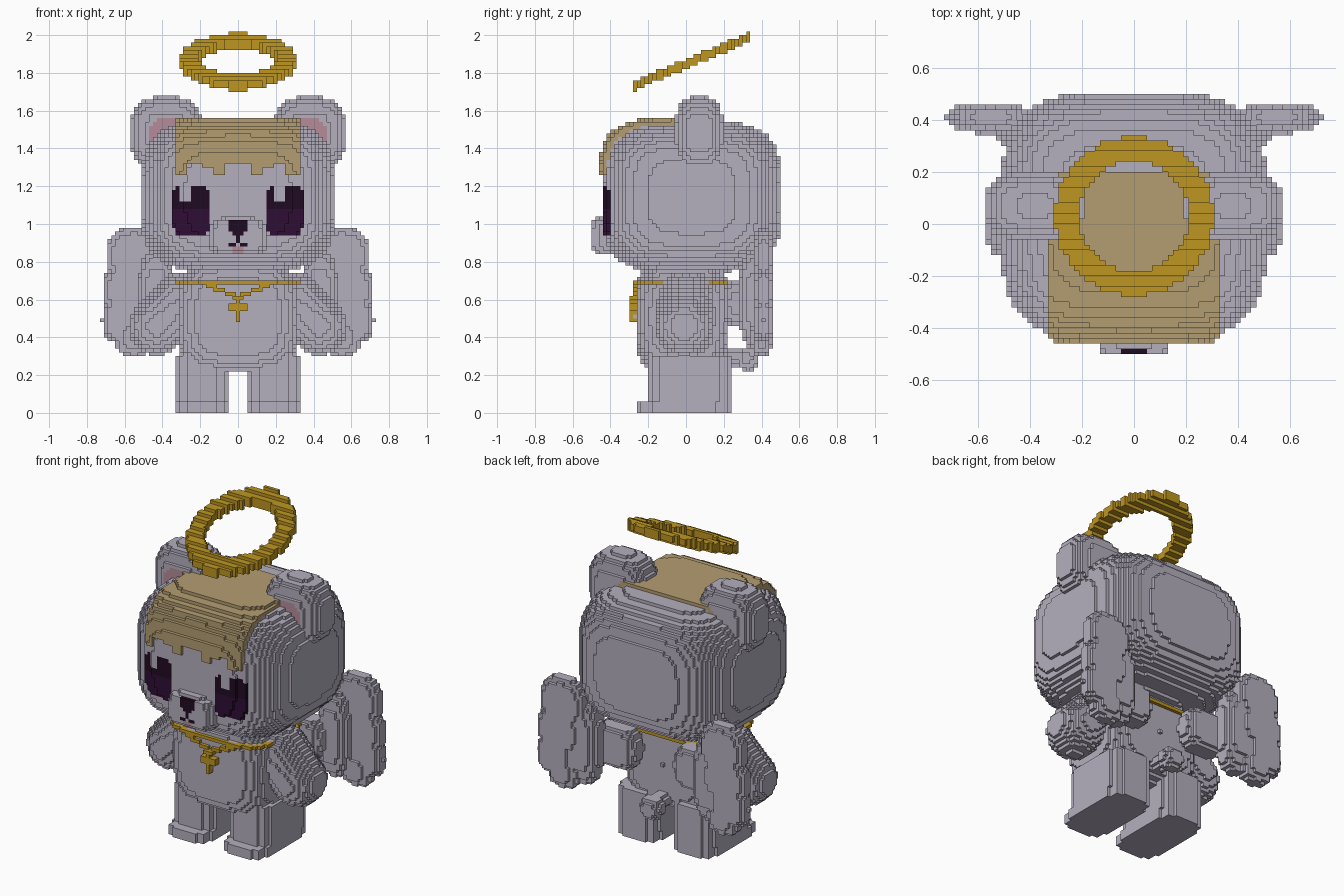
import bpy, bmesh, math

V = 0.02  # block size

old = bpy.data.objects.get("Cube")
if old:
    bpy.data.objects.remove(old, do_unlink=True)


def material(name, rgb):
    lin = [((c / 255 + 0.055) / 1.055) ** 2.4 for c in rgb]
    m = bpy.data.materials.new(name)
    m.use_nodes = True
    m.diffuse_color = (*lin, 1)
    b = m.node_tree.nodes["Principled BSDF"]
    b.inputs["Base Color"].default_value = (*lin, 1)
    b.inputs["Roughness"].default_value = 0.8
    return m


FUR, HAIR, GOLD, DARK, PLUM, PINK = range(6)
MATS = [material("fur grey", (180, 175, 190)), material("hair tan", (180, 157, 113)),
        material("gold", (190, 150, 33)), material("eye dark", (32, 10, 34)),
        material("eye plum", (46, 13, 52)), material("soft pink", (182, 140, 154))]

DIRS = {(1, 0, 0): [(1, 0, 0), (1, 1, 0), (1, 1, 1), (1, 0, 1)],
        (-1, 0, 0): [(0, 0, 0), (0, 0, 1), (0, 1, 1), (0, 1, 0)],
        (0, 1, 0): [(0, 1, 0), (0, 1, 1), (1, 1, 1), (1, 1, 0)],
        (0, -1, 0): [(0, 0, 0), (1, 0, 0), (1, 0, 1), (0, 0, 1)],
        (0, 0, 1): [(0, 0, 1), (1, 0, 1), (1, 1, 1), (0, 1, 1)],
        (0, 0, -1): [(0, 0, 0), (0, 1, 0), (1, 1, 0), (1, 0, 0)]}


def blocks(name, inside, lo, hi, color=FUR):
    """Fill a volume with blocks and keep only the outer faces."""
    a = [math.floor(c / V) - 1 for c in lo]
    b = [math.ceil(c / V) + 2 for c in hi]
    cells = {}
    for i in range(a[0], b[0]):
        for j in range(a[1], b[1]):
            for k in range(a[2], b[2]):
                p = (i * V, (j + 0.5) * V, (k + 0.5) * V)
                if inside(*p):
                    cells[i, j, k] = color(*p) if callable(color) else color
    bm, verts = bmesh.new(), {}
    for (i, j, k), col in cells.items():
        for d, quad in DIRS.items():
            if (i + d[0], j + d[1], k + d[2]) in cells:
                continue
            corners = []
            for q in quad:
                key = (i + q[0], j + q[1], k + q[2])
                if key not in verts:
                    verts[key] = bm.verts.new(((key[0] - 0.5) * V, key[1] * V, key[2] * V))
                corners.append(verts[key])
            bm.faces.new(corners).material_index = col
    me = bpy.data.meshes.new(name)
    bm.to_mesh(me)
    bm.free()
    for m in MATS:
        me.materials.append(m)
    ob = bpy.data.objects.new(name, me)
    bpy.context.collection.objects.link(ob)


def rounded(c, r, n):
    """Rounded box test; a higher n gives squarer sides."""
    return lambda x, y, z: sum(abs((p - q) / s) ** n for p, q, s in zip((x, y, z), c, r)) <= 1


def capsule(a, b, r):
    ab = [q - p for p, q in zip(a, b)]
    l2 = sum(v * v for v in ab)

    def test(*p):
        t = sum((u - v) * w for u, v, w in zip(p, a, ab)) / l2
        t = min(1, max(0, t))
        return math.dist(p, [v + t * w for v, w in zip(a, ab)]) <= r
    return test


def pair(name, test, lo, hi, color=FUR):
    """Mirrored parts on both sides of the body."""
    for side, label in ((1, "left_"), (-1, "right_")):
        x = sorted((side * lo[0], side * hi[0]))
        blocks(label + name, lambda px, y, z: px * side > 0 and test(px * side, y, z),
               (x[0], *lo[1:]), (x[1], *hi[1:]),
               (lambda px, y, z: color(px * side, y, z)) if callable(color) else color)


# Head with painted eyes
def head_color(x, y, z):
    u, w = abs(abs(x) - 0.25), abs(z - 1.075)
    if y < -0.3 and u < 0.092 and w < 0.135 and u + w < 0.195:
        mark = -0.28 if x < 0 else 0.22
        if abs(x - mark) < 0.028 and 1.11 < z < 1.2:
            return FUR
        return DARK if z > 1.08 else PLUM
    return FUR


head = rounded((0, 0.03, 1.145), (0.51, 0.475, 0.4), 3.7)
blocks("head", head, (-0.52, -0.46, 0.74), (0.52, 0.52, 1.56), head_color)

# Fringe and cap of hair
hair_shell = rounded((0, 0.03, 1.145), (0.54, 0.495, 0.42), 3.9)
fringe = [1.26, 1.32, 1.29, 1.25, 1.32, 1.31, 1.25, 1.29, 1.31, 1.25]


def hair(x, y, z):
    if abs(x) > 0.325 or y > 0.2 or z < 1.24:
        return False
    low = fringe[min(9, int((x + 0.325) / 0.065))]
    return z > low and hair_shell(x, y, z) and not head(x, y, z)


blocks("hair", hair, (-0.34, -0.48, 1.22), (0.34, 0.22, 1.58), HAIR)


# Muzzle with nose, mouth and tongue
def muzzle_color(x, y, z):
    if y < -0.46:
        if 0.92 < z < 1.02 and abs(x) < min(0.055, (z - 0.915) * 0.9 + 0.005):
            return DARK
        if (0.9 < z < 0.92 and abs(x) < 0.01) or (0.88 < z < 0.9 and 0.01 < abs(x) < 0.05):
            return DARK
        if z < 0.88 and abs(x) < 0.03:
            return PINK
    return FUR


blocks("muzzle", rounded((0, -0.41, 0.935), (0.145, 0.092, 0.1), 4.5),
       (-0.16, -0.52, 0.82), (0.16, -0.3, 1.06), muzzle_color)

# Ears with pink inner faces
pair("ear", rounded((0.38, 0.07, 1.48), (0.195, 0.13, 0.195), 2.8), (0.16, -0.08, 1.26), (0.6, 0.22, 1.7),
     lambda x, y, z: PINK if y < 0 and 0.3 < x < 0.48 and 1.42 < z < 1.56 and x + z < 1.99 else FUR)

# Body
body = rounded((0, -0.02, 0.51), (0.325, 0.25, 0.3), 3.6)
blocks("body", body, (-0.34, -0.3, 0.2), (0.34, 0.26, 0.82))


# Legs with feet
def leg(x, y, z):
    if not 0 < z < 0.3:
        return False
    cy, ry = (-0.01, 0.245) if z < 0.07 else (0.02, 0.215)
    return abs((x - 0.19) / 0.135) ** 5 + abs((y - cy) / ry) ** 5 <= 1


pair("leg", leg, (0.04, -0.28, 0), (0.34, 0.26, 0.3))

# Arms
pair("arm", capsule((0.29, 0, 0.6), (0.43, -0.01, 0.455), 0.15), (0.1, -0.18, 0.28), (0.62, 0.18, 0.78))

# Wings made of overlapping feathers and a root
feathers = [rounded(c, r, 2.6) for c, r in (
    ((0.55, 0.41, 0.83), (0.145, 0.055, 0.15)),
    ((0.57, 0.41, 0.65), (0.15, 0.055, 0.13)),
    ((0.6, 0.41, 0.49), (0.12, 0.055, 0.12)),
    ((0.55, 0.4, 0.4), (0.1, 0.055, 0.1)),
    ((0.43, 0.36, 0.6), (0.1, 0.08, 0.26)),
    ((0.27, 0.27, 0.58), (0.14, 0.08, 0.13)))]
pair("wing", lambda x, y, z: any(f(x, y, z) for f in feathers), (0.1, 0.16, 0.28), (0.74, 0.48, 1.0))

# Tail
tail = [capsule((0, 0.18, 0.3), (0, 0.32, 0.29), 0.045), rounded((0, 0.325, 0.285), (0.065, 0.055, 0.065), 2.4)]
blocks("tail", lambda x, y, z: any(t(x, y, z) for t in tail), (-0.08, 0.1, 0.2), (0.08, 0.4, 0.38))

# Necklace: band around the neck, hanging chain and pendant
band = rounded((0, -0.02, 0.51), (0.352, 0.272, 0.33), 3.6)


def necklace(x, y, z):
    if 0.68 < z < 0.7:
        return band(x, y, z) and not body(x, y, z)
    drop = 0.61 + abs(x) * 0.42
    return y < -0.2 and 0.6 < z < 0.7 and abs(z - drop) < 0.012 and band(x, y, z) and not body(x, y, z)


blocks("necklace", necklace, (-0.36, -0.3, 0.6), (0.36, 0.28, 0.72), GOLD)
blocks("pendant", lambda x, y, z: -0.31 < y < -0.26 and 0.48 < z < 0.62
       and (abs(x) < 0.015 or (abs(x) < 0.05 and 0.54 < z < 0.58)),
       (-0.06, -0.32, 0.46), (0.06, -0.24, 0.66), GOLD)


# Tilted halo
def halo(x, y, z):
    return 0.212 < math.hypot(x, y - 0.03) < 0.305 and abs(z - 1.86 - (y - 0.03) * 0.42) < 0.026


blocks("halo", halo, (-0.32, -0.3, 1.7), (0.32, 0.36, 2.0), GOLD)
